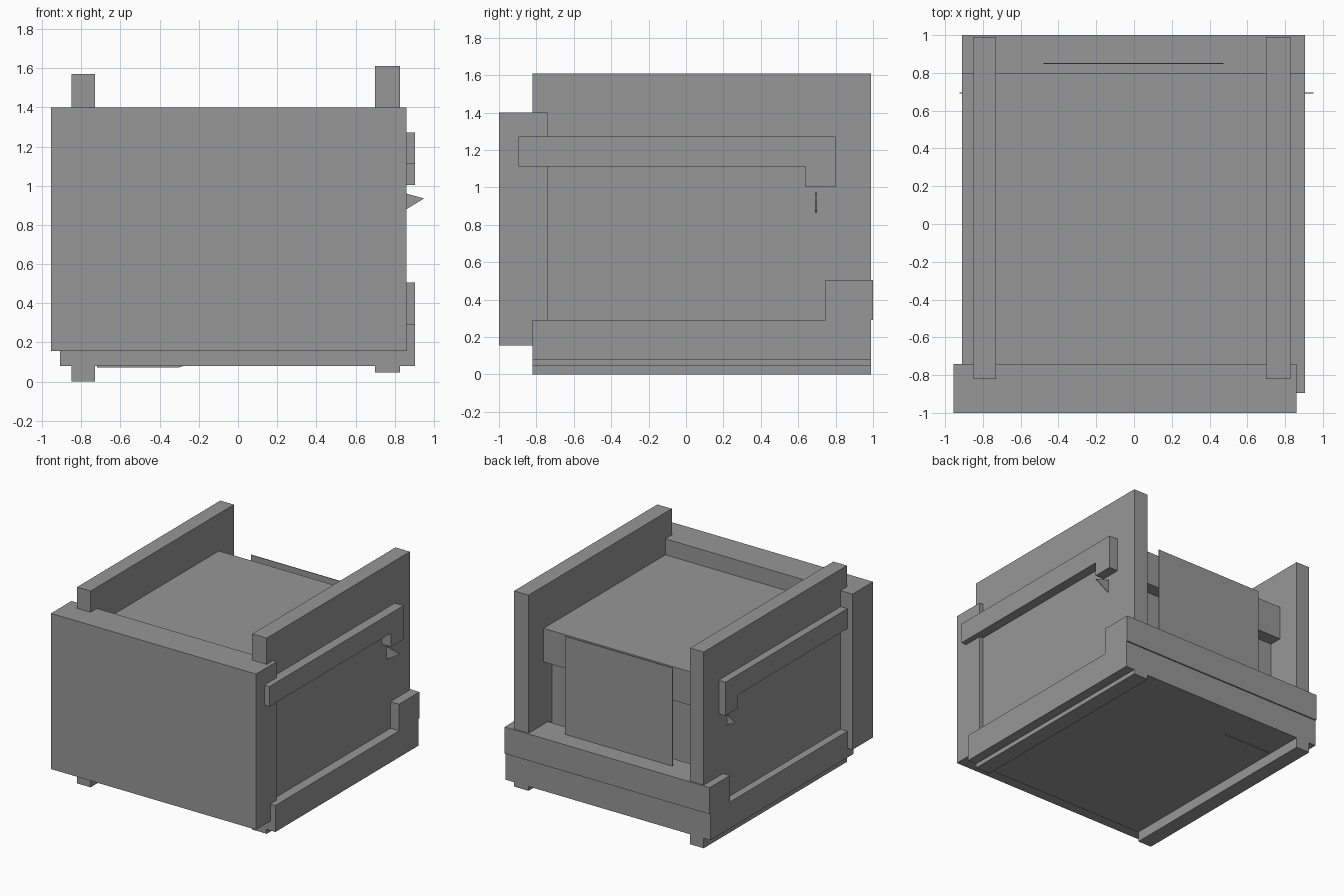
import bpy
import bmesh

default = bpy.data.objects.get("Cube")
if default:
    bpy.data.objects.remove(default, do_unlink=True)

grey = bpy.data.materials.new("plain grey")
grey.use_nodes = True
color = (0.31, 0.31, 0.31, 1)
grey.diffuse_color = color
grey.node_tree.nodes["Principled BSDF"].inputs["Base Color"].default_value = color


def finish(name, bm):
    bmesh.ops.recalc_face_normals(bm, faces=bm.faces)
    mesh = bpy.data.meshes.new(name)
    bm.to_mesh(mesh)
    bm.free()
    mesh.materials.append(grey)
    obj = bpy.data.objects.new(name, mesh)
    bpy.context.collection.objects.link(obj)
    return obj


def box(name, x, y, z):
    """Box from its low and high limits on each axis."""
    bm = bmesh.new()
    bmesh.ops.create_cube(bm, size=1)
    for v in bm.verts:
        v.co = [lim[0] if c < 0 else lim[1] for c, lim in zip(v.co, (x, y, z))]
    return finish(name, bm)


def prism(name, points, axis, low, high):
    """Extrude a closed outline along x (outline in y, z) or y (outline in x, z)."""
    bm = bmesh.new()
    place = (lambda p: (low, p[0], p[1])) if axis == "x" else (lambda p: (p[0], low, p[1]))
    face = bm.faces.new([bm.verts.new(place(p)) for p in points])
    ext = bmesh.ops.extrude_face_region(bm, geom=[face])["geom"]
    move = (high - low, 0, 0) if axis == "x" else (0, high - low, 0)
    bmesh.ops.translate(bm, vec=move, verts=[e for e in ext if isinstance(e, bmesh.types.BMVert)])
    return finish(name, bm)


# Thick front slab, slightly off centre
box("front_panel", (-0.955, 0.86), (-1, -0.74), (0.155, 1.4))

# Tall side walls running through the body
box("right_side_wall", (-0.85, -0.73), (-0.82, 0.99), (0, 1.57))
box("left_side_wall", (0.70, 0.828), (-0.82, 0.99), (0.045, 1.61))

# Base tray and raised back block
width = (-0.91, 0.905)
box("base_tray", width, (-0.82, 0.99), (0.08, 0.292))
box("back_block", width, (0.745, 1), (0.292, 0.505))

# Lid slab with a lip hanging down at the rear
lid = [(-0.895, 1.112), (0.64, 1.112), (0.64, 1.003), (0.8, 1.003), (0.8, 1.272), (-0.895, 1.272)]
prism("lid", lid, "x", *width)

# Thin rear cover plate
box("rear_plate", (-0.48, 0.475), (0.847, 0.853), (0.4, 1.29))

# Thin inner back sheet with corners poking through the walls
sheet = [(-0.72, 0.073), (-0.3, 0.073), (-0.2, 0.1), (0.75, 0.1), (0.75, 0.83), (0.86, 0.88),
         (0.95, 0.935), (0.84, 0.965), (0.75, 1.05), (-0.78, 1.05), (-0.86, 0.95),
         (-0.925, 0.91), (-0.86, 0.88), (-0.78, 0.8)]
prism("inner_back_sheet", sheet, "y", 0.692, 0.697)
